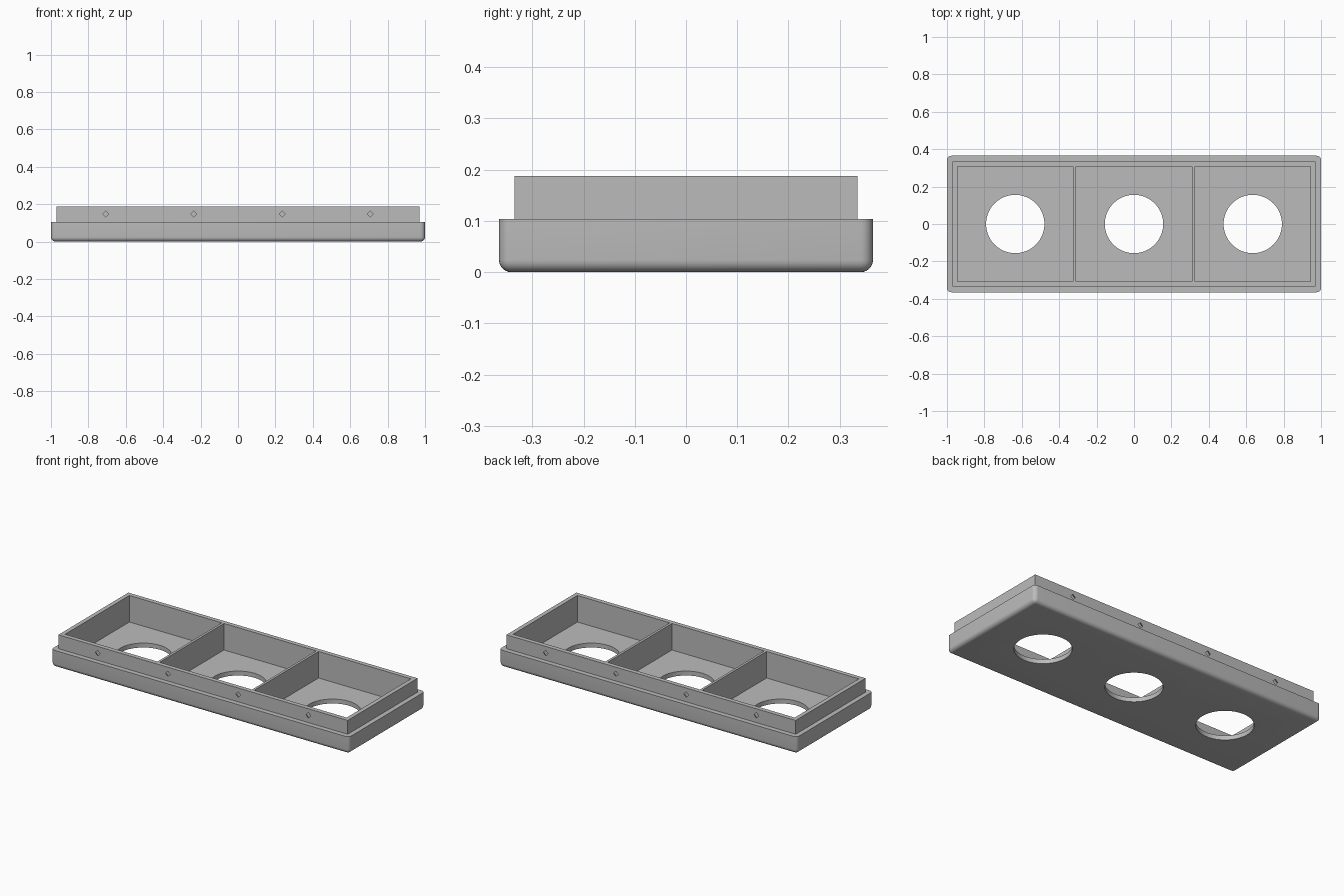
import bpy, bmesh, math
from mathutils import Matrix

if "Cube" in bpy.data.objects:
    bpy.data.objects.remove(bpy.data.objects["Cube"])

BASE_TOP, RIM_TOP, FLOOR = 0.104, 0.188, 0.027
CELL_X, CELL_W, CELL_D = 0.635, 0.62, 0.616

grey = bpy.data.materials.new("grey")
grey.use_nodes = True
grey.diffuse_color = (0.5, 0.5, 0.5, 1)
grey.node_tree.nodes["Principled BSDF"].inputs["Base Color"].default_value = (0.5, 0.5, 0.5, 1)


def finish(name, bm):
    mesh = bpy.data.meshes.new(name)
    bm.to_mesh(mesh)
    bm.free()
    mesh.materials.append(grey)
    obj = bpy.data.objects.new(name, mesh)
    bpy.context.collection.objects.link(obj)
    return obj


def box(name, width, depth, z0, z1, x=0, radius=0):
    bm = bmesh.new()
    bmesh.ops.create_cube(bm, size=1)
    bm.transform(Matrix.Translation((x, 0, (z0 + z1) / 2)) @ Matrix.Diagonal((width, depth, z1 - z0, 1)))
    if radius:
        # round everything except the flat top border
        edges = [e for e in bm.edges if min(v.co.z for v in e.verts) < z0 + 0.001]
        bmesh.ops.bevel(bm, geom=edges, offset=radius, segments=6, profile=0.5, affect='EDGES')
    return finish(name, bm)


def cone(name, sides, r1, r2, depth, matrix):
    bm = bmesh.new()
    bmesh.ops.create_cone(bm, cap_ends=True, segments=sides, radius1=r1, radius2=r2,
                          depth=depth, matrix=matrix)
    return finish(name, bm)


def combine(target, tool, operation):
    tool.hide_render = True
    mod = target.modifiers.new(operation.lower(), 'BOOLEAN')
    mod.operation, mod.solver, mod.object = operation, 'EXACT', tool
    bpy.context.view_layer.objects.active = target
    bpy.ops.object.modifier_apply(modifier=mod.name)
    bpy.data.objects.remove(tool)


# rounded base with the narrower upper rim
tray = box("tray", 2, 0.73, 0, BASE_TOP, radius=0.024)
combine(tray, box("rim", 1.942, 0.67, 0.05, RIM_TOP), 'UNION')

# three compartments, each with a round opening in the floor
for i in (-1, 0, 1):
    x = i * CELL_X
    combine(tray, box("compartment", CELL_W, CELL_D, FLOOR, 0.3, x), 'DIFFERENCE')
    combine(tray, cone("floor_opening", 64, 0.156, 0.156, 0.4, Matrix.Translation((x, 0, 0))), 'DIFFERENCE')

# small pointed dimples along the front and back of the rim
for side in (-1, 1):
    for x in (-0.707, -0.236, 0.236, 0.707):
        place = Matrix.Translation((x, side * 0.335, 0.148)) @ Matrix.Rotation(side * math.pi / 2, 4, 'X')
        combine(tray, cone("dimple", 4, 0.0, 0.032, 0.032, place @ Matrix.Rotation(math.pi, 4, 'X')
                           @ Matrix.Rotation(math.pi, 4, 'Y')), 'DIFFERENCE')

bpy.ops.object.select_all(action='DESELECT')
tray.select_set(True)
bpy.context.view_layer.objects.active = tray
bpy.ops.object.shade_smooth_by_angle(angle=math.radians(30))
